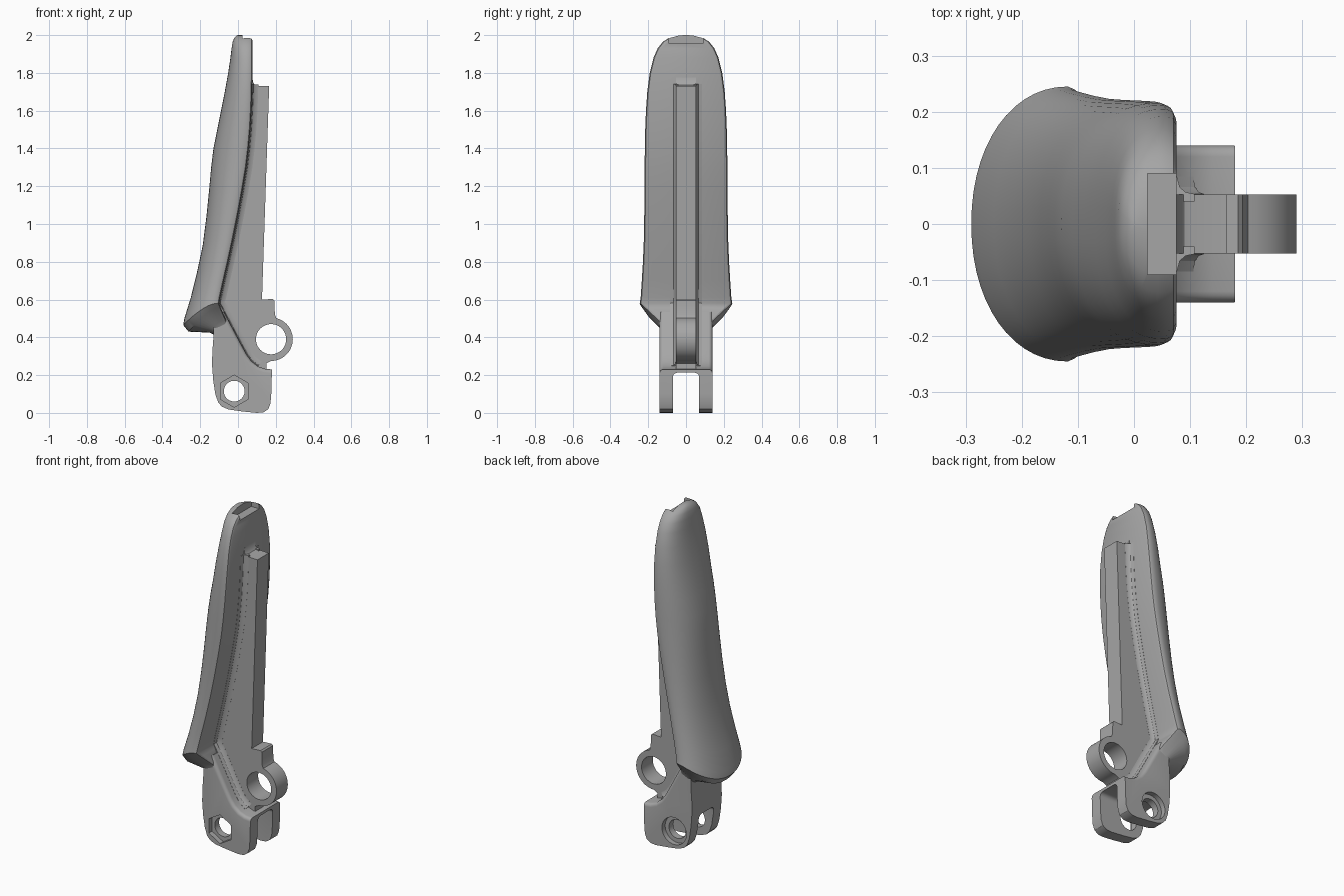
import bpy, bmesh, math
from mathutils import Vector

cube = bpy.data.objects.get("Cube")
if cube:
    bpy.data.objects.remove(cube, do_unlink=True)

grey = bpy.data.materials.new("plain grey")
grey.use_nodes = True
grey.diffuse_color = (0.38, 0.38, 0.38, 1)
grey.node_tree.nodes["Principled BSDF"].inputs["Base Color"].default_value = (0.38, 0.38, 0.38, 1)


def finish(bm, name):
    bmesh.ops.recalc_face_normals(bm, faces=bm.faces)
    me = bpy.data.meshes.new(name)
    bm.to_mesh(me)
    bm.free()
    me.materials.append(grey)
    ob = bpy.data.objects.new(name, me)
    bpy.context.collection.objects.link(ob)
    return ob


def loft(rings, name):
    """Skin closed rings of equal length and cap both ends."""
    bm = bmesh.new()
    rows = [[bm.verts.new(p) for p in r] for r in rings]
    n = len(rows[0])
    for a, b in zip(rows, rows[1:]):
        for i in range(n):
            j = (i + 1) % n
            bm.faces.new((a[i], a[j], b[j], b[i]))
    bm.faces.new(rows[0])
    bm.faces.new(rows[-1])
    return finish(bm, name)


def plate(pts, half, name, round_edges=None, radius=0.02):
    """Extrude an xz outline to y = +-half; round chosen rim edges."""
    bm = bmesh.new()
    f = bm.faces.new([bm.verts.new((x, -half, z)) for x, z in pts])
    new = bmesh.ops.extrude_face_region(bm, geom=[f])["geom"]
    for v in new:
        if isinstance(v, bmesh.types.BMVert):
            v.co.y = half
    bmesh.ops.recalc_face_normals(bm, faces=bm.faces)
    if round_edges:
        sel = [e for e in bm.edges
               if abs(e.verts[0].co.y - e.verts[1].co.y) < 1e-5
               and round_edges((e.verts[0].co + e.verts[1].co) / 2)]
        bmesh.ops.bevel(bm, geom=sel, offset=radius, segments=4, profile=0.5, affect='EDGES')
    return finish(bm, name)


def circle(cx, cz, r, n, start=0.0):
    return [(cx + r * math.cos(start + i * math.tau / n),
             cz + r * math.sin(start + i * math.tau / n)) for i in range(n)]


def cut(ob, cutter, dy=0.0):
    """Subtract a temporary cutter and remove it."""
    cutter.location.y = dy
    cutter.hide_render = True
    mod = ob.modifiers.new("cut", 'BOOLEAN')
    mod.operation = 'DIFFERENCE'
    mod.solver = 'EXACT'
    mod.object = cutter
    bpy.context.view_layer.objects.active = ob
    bpy.ops.object.modifier_apply(modifier=mod.name)
    bpy.data.objects.remove(cutter, do_unlink=True)


# Grip: D-shaped sections (z, flat side x, bulge x, half width, power, drop of bulge)
SECTIONS = [
    (0.46, -0.050, -0.130, 0.136, 5.0, 0.045),
    (0.49, -0.062, -0.150, 0.150, 4.0, 0.065),
    (0.555, -0.090, -0.262, 0.220, 2.3, 0.125),
    (0.58, -0.100, -0.290, 0.245, 2.1, 0.115),
    (0.61, -0.095, -0.284, 0.240, 2.1, 0.110),
    (0.70, -0.075, -0.250, 0.234, 2.1, 0.090),
    (0.80, -0.052, -0.219, 0.228, 2.1, 0.065),
    (0.92, -0.026, -0.187, 0.223, 2.2, 0.035),
    (1.05, 0.000, -0.167, 0.221, 2.2, 0.010),
    (1.18, 0.024, -0.153, 0.220, 2.2, 0.0),
    (1.30, 0.044, -0.142, 0.219, 2.2, 0.0),
    (1.40, 0.056, -0.130, 0.218, 2.2, 0.0),
    (1.50, 0.065, -0.110, 0.216, 2.3, 0.0),
    (1.60, 0.071, -0.090, 0.212, 2.3, 0.0),
    (1.70, 0.075, -0.070, 0.205, 2.4, 0.0),
    (1.80, 0.076, -0.052, 0.192, 2.4, 0.0),
    (1.88, 0.076, -0.040, 0.172, 2.4, 0.0),
    (1.93, 0.076, -0.034, 0.150, 2.5, 0.0),
    (1.965, 0.076, -0.028, 0.122, 2.5, 0.0),
    (1.985, 0.076, -0.020, 0.090, 2.5, 0.0),
    (1.997, 0.075, -0.008, 0.045, 2.5, 0.0),
    (2.00, 0.070, 0.000, 0.012, 2.5, 0.0),
]


def d_ring(z, b, f, w, n, drop, steps=28):
    edge = min(0.018, w * 0.4)
    ring = [(b, -(w - edge), z), (b - edge * 0.3, -(w - edge * 0.3), z)]
    x0 = b - edge
    for i in range(steps + 1):
        t = math.pi * (i / steps - 0.5)
        u = abs(math.cos(t)) ** (2 / n) if 0 < i < steps else 0.0
        y = math.copysign(abs(math.sin(t)) ** (2 / n), t) * w if i != steps // 2 else 0.0
        ring.append((x0 - (x0 - f) * u, y, z - drop * u ** 1.5))
    return ring + [(b - edge * 0.3, w - edge * 0.3, z), (b, w - edge, z)]


grip = loft([d_ring(*s) for s in SECTIONS], "grip")
# Shallow notch in the tip
cut(grip, plate([(0.024, 1.955), (0.12, 1.955), (0.12, 2.05), (0.024, 2.05)], 0.09, "notch_cutter"))

# Fork: neck block split by a slot into two prongs
fork = plate([(-0.13, 0.46), (-0.13, 0.40), (-0.136, 0.32), (-0.137, 0.25), (-0.131, 0.17),
              (-0.12, 0.10), (-0.105, 0.055), (-0.085, 0.033), (-0.05, 0.018), (0.02, 0.008),
              (0.10, 0.0), (0.135, 0.003), (0.16, 0.02), (0.172, 0.05), (0.176, 0.10),
              (0.18, 0.23), (0.14, 0.234), (0.105, 0.247), (0.07, 0.275), (0.045, 0.31),
              (0.015, 0.365), (-0.03, 0.45), (-0.075, 0.535), (-0.11, 0.52)], 0.14, "fork",
             lambda m: 0.231 < m.z < 0.5 and m.x > -0.07 and m.x > 0.18 - (m.z - 0.2) * 1.2 - 0.12)
r = 0.025  # slot corner radius
arch = [(0.07 - r + r * math.cos(a), 0.213 - r + r * math.sin(a))
        for a in (i * math.pi / 10 for i in range(6))]
outline = [(0.07, -0.1)] + arch + [(-y, z) for y, z in reversed(arch)] + [(-0.07, -0.1)]
cut(fork, loft([[(x, y, z) for y, z in outline] for x in (-0.4, 0.4)], "slot_cutter"))
# Pin hole, hexagonal nut pocket and round head pocket
PX, PZ = -0.02, 0.115
cut(fork, plate(circle(PX, PZ, 0.055, 40), 0.3, "pin_cutter"))
cut(fork, plate(circle(PX, PZ, 0.085, 6, math.pi / 2), 0.03, "nut_cutter"), -0.14)
cut(fork, plate(circle(PX, PZ, 0.08, 40), 0.03, "head_cutter"), 0.14)

# Rib along the flat side, ending in a pivot eye
EX, EZ, ER = 0.175, 0.39, 0.115
eye = [(EX + ER * math.cos(a), EZ + ER * math.sin(a))
       for a in (math.radians(-90 + i * 7.5) for i in range(22))]
rib = plate([(0.05, 1.78), (0.076, 1.775), (0.08, 1.75), (0.09, 1.737), (0.105, 1.732),
             (0.165, 1.73), (0.127, 0.60), (0.185, 0.603), (0.193, 0.595), (0.195, 0.52), (0.203, 0.502)]
            + list(reversed(eye)) +
            [(0.15, 0.262), (0.15, 0.22), (0.06, 0.24), (-0.05, 0.45), (-0.12, 0.58),
             (-0.07, 0.80), (-0.02, 1.05), (0.03, 1.35), (0.05, 1.6)], 0.053, "rib")
cut(rib, plate(circle(EX, EZ, 0.08, 48), 0.3, "eye_cutter"))

# Concave fillets where the rib meets the grip and neck
path = [(s[1], s[0]) for s in reversed(SECTIONS) if 0.58 <= s[0] <= 1.71]
path = [(0.0755, 1.74)] + path + [(-0.075, 0.535), (-0.03, 0.45), (0.015, 0.365),
                                  (0.045, 0.31), (0.07, 0.275), (0.105, 0.247)]
FILLET = [(-0.02, 0.04), (0.032, 0.04), (0.032, 0.0535), (0.016, 0.057),
          (0.006, 0.066), (0.001, 0.085), (-0.02, 0.085)]
for side, label in ((1, "back"), (-1, "front")):
    rings = []
    for i, (x, z) in enumerate(path):
        a, b = path[max(i - 1, 0)], path[min(i + 1, len(path) - 1)]
        d = Vector((b[0] - a[0], b[1] - a[1])).normalized()
        rings.append([(x - d.y * h, side * y, z + d.x * h) for h, y in FILLET])
    loft(rings, label + "_rib_fillet")

# Smooth shading with crisp corners
for ob in bpy.context.scene.objects:
    ob.select_set(ob.type == 'MESH')
bpy.context.view_layer.objects.active = grip
bpy.ops.object.shade_smooth_by_angle(angle=math.radians(32))
